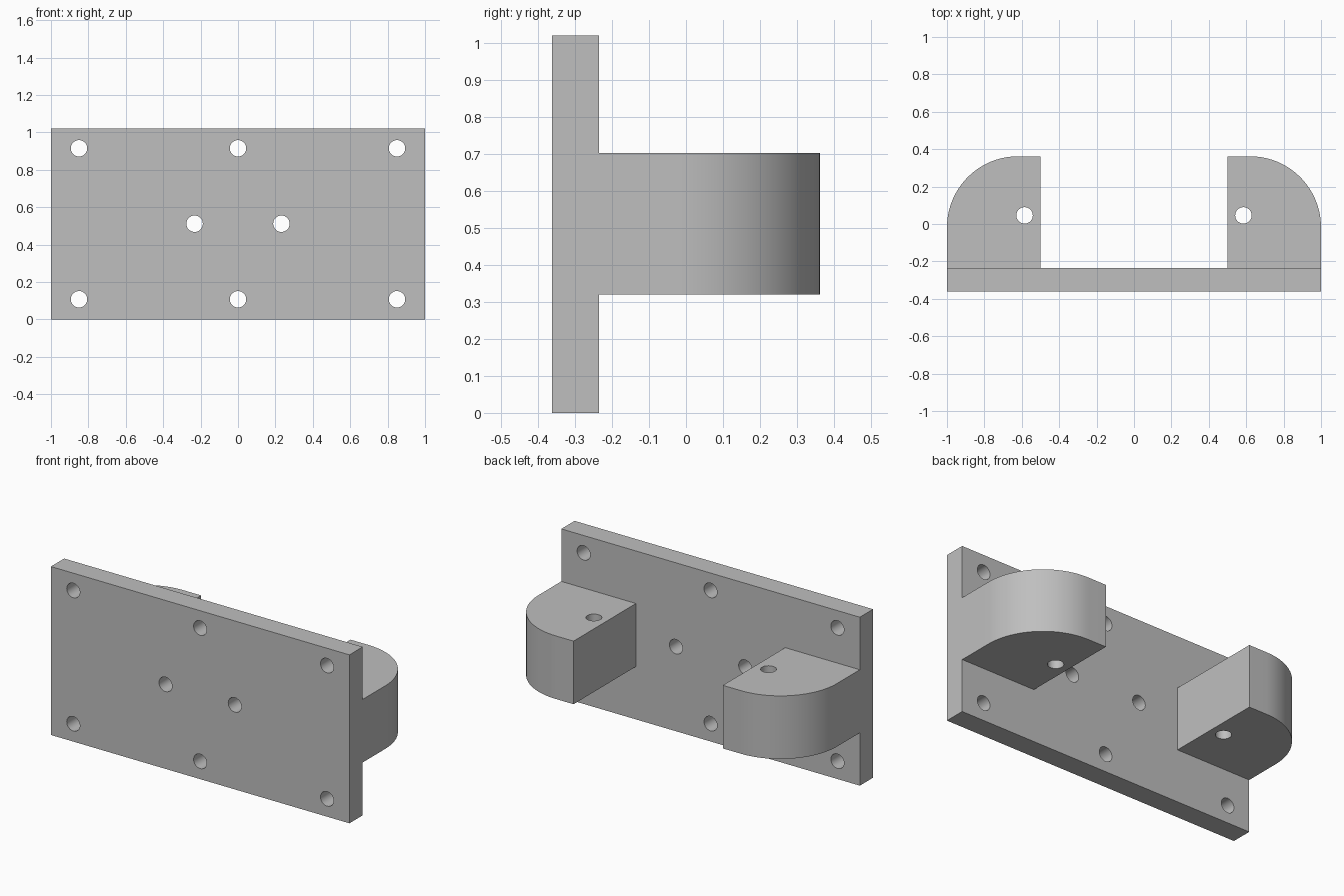
import bpy, bmesh, math
from mathutils import Matrix

cube = bpy.data.objects.get("Cube")
if cube:
    bpy.data.objects.remove(cube, do_unlink=True)

HOLE_R = 0.044
FRONT, SEAM, BACK = -0.362, -0.235, 0.362   # y of plate front, plate back, lug ends
HEIGHT = 1.02
LUG_LOW, LUG_HIGH = 0.32, 0.702

grey = bpy.data.materials.new("plain grey")
grey.use_nodes = True
colour = (0.52, 0.52, 0.52, 1)
grey.diffuse_color = colour
grey.node_tree.nodes["Principled BSDF"].inputs["Base Color"].default_value = colour


def add_object(name, bm):
    bmesh.ops.recalc_face_normals(bm, faces=bm.faces)
    mesh = bpy.data.meshes.new(name)
    bm.to_mesh(mesh)
    bm.free()
    obj = bpy.data.objects.new(name, mesh)
    bpy.context.collection.objects.link(obj)
    mesh.materials.append(grey)
    return obj


def prism(name, outline, low, high):
    """Extrude an xy outline from low to high."""
    bm = bmesh.new()
    face = bm.faces.new([bm.verts.new((x, y, low)) for x, y in outline])
    top = bmesh.ops.extrude_face_region(bm, geom=[face])["geom"]
    verts = [v for v in top if isinstance(v, bmesh.types.BMVert)]
    bmesh.ops.translate(bm, verts=verts, vec=(0, 0, high - low))
    return add_object(name, bm)


def drill(obj, centres, turn):
    """Cut round through holes, then smooth the curved walls."""
    bm = bmesh.new()
    for centre in centres:
        bmesh.ops.create_cone(bm, cap_ends=True, segments=32, radius1=HOLE_R,
                              radius2=HOLE_R, depth=1,
                              matrix=Matrix.Translation(centre) @ turn)
    cutter = add_object("hole_cutter", bm)
    cutter.hide_render = True
    cut = obj.modifiers.new("holes", 'BOOLEAN')
    cut.operation, cut.solver, cut.object = 'DIFFERENCE', 'EXACT', cutter
    bpy.ops.object.select_all(action='DESELECT')
    obj.select_set(True)
    bpy.context.view_layer.objects.active = obj
    bpy.ops.object.modifier_apply(modifier=cut.name)
    bpy.data.objects.remove(cutter, do_unlink=True)
    bpy.ops.object.shade_smooth_by_angle(angle=math.radians(30))


# Mounting plate with eight holes running front to back
plate = prism("mounting_plate",
              [(-1, FRONT), (1, FRONT), (1, SEAM), (-1, SEAM)], 0, HEIGHT)
holes = [(x, FRONT, z) for x in (-0.85, 0, 0.85) for z in (0.108, 0.915)]
holes += [(x, FRONT, 0.512) for x in (-0.232, 0.232)]
drill(plate, holes, Matrix.Rotation(math.pi / 2, 4, 'X'))

# Two lugs with a rounded outer corner and a vertical pin hole
R, STEPS = 0.38, 24
for side, name in ((1, "left_lug"), (-1, "right_lug")):
    outline = [(0.5, SEAM), (1, SEAM)]
    for i in range(STEPS + 1):
        a = math.pi / 2 * i / STEPS
        outline.append((1 - R + R * math.cos(a), BACK - R + R * math.sin(a)))
    outline.append((0.5, BACK))
    lug = prism(name, [(side * x, y) for x, y in outline], LUG_LOW, LUG_HIGH)
    drill(lug, [(side * 0.585, 0.046, HEIGHT / 2)], Matrix.Identity(4))
